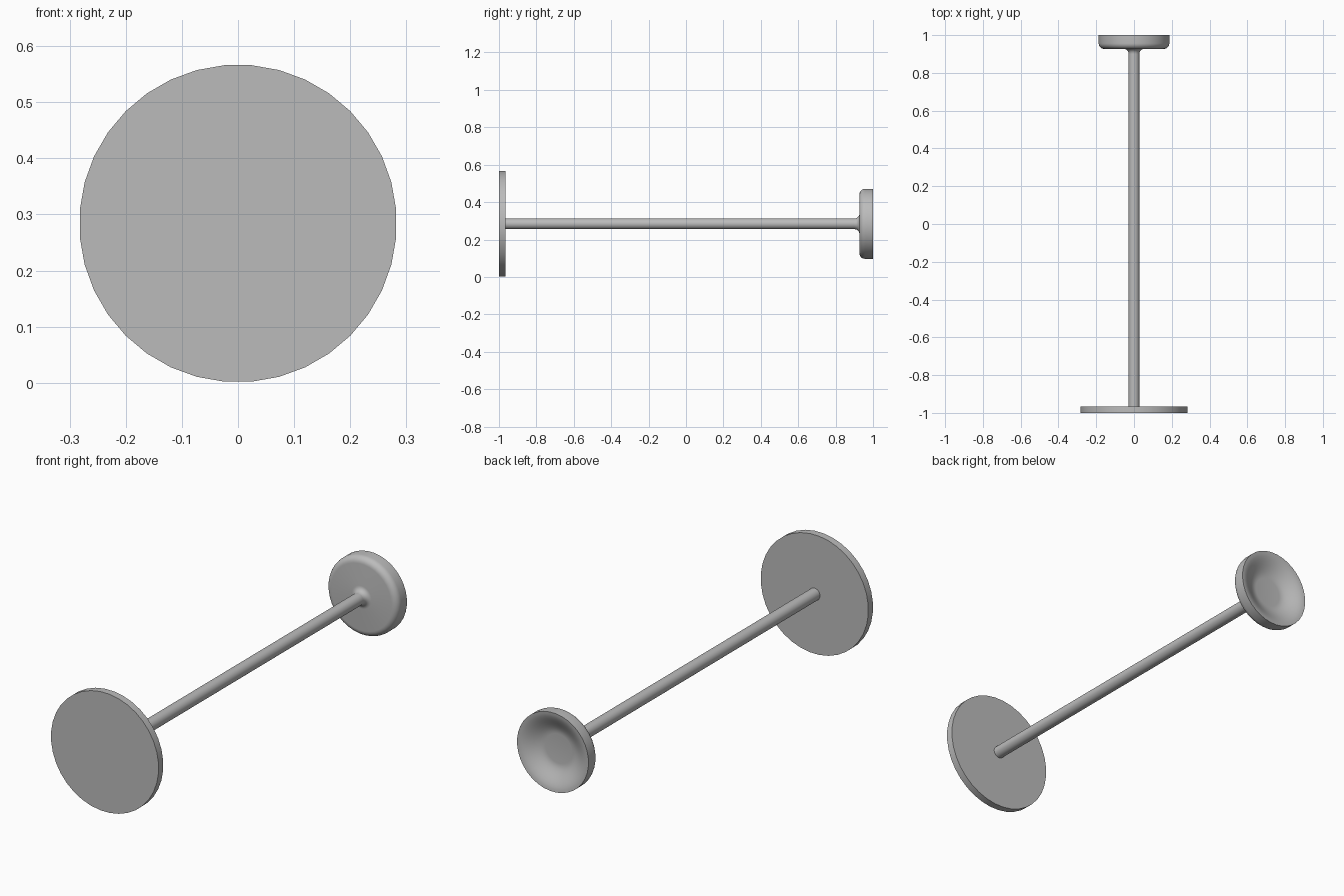
import bpy, bmesh
from math import radians, cos, sin, tau

cube = bpy.data.objects.get("Cube")
if cube:
    bpy.data.objects.remove(cube, do_unlink=True)

SIDES = 36
AXIS_Z = 0.284

metal = bpy.data.materials.new("plain grey")
metal.use_nodes = True
grey = (0.5, 0.5, 0.5, 1)
metal.diffuse_color = grey
metal.node_tree.nodes["Principled BSDF"].inputs["Base Color"].default_value = grey


def lathe(name, profile):
    """Turn a (radius, y) profile about the long axis; radius 0 makes a pole."""
    bm = bmesh.new()
    rings = []
    for r, y in profile:
        count = SIDES if r else 1
        angles = [(i + 0.5) * tau / SIDES for i in range(count)]
        rings.append([bm.verts.new((r * cos(a), y, r * sin(a))) for a in angles])
    for a, b in zip(rings, rings[1:]):
        for i in range(SIDES):
            j = (i + 1) % SIDES
            if len(a) == 1:
                bm.faces.new((a[0], b[i], b[j]))
            elif len(b) == 1:
                bm.faces.new((a[i], b[0], a[j]))
            else:
                bm.faces.new((a[i], b[i], b[j], a[j]))
    bmesh.ops.recalc_face_normals(bm, faces=bm.faces)
    mesh = bpy.data.meshes.new(name)
    bm.to_mesh(mesh)
    bm.free()
    mesh.materials.append(metal)
    obj = bpy.data.objects.new(name, mesh)
    obj.location.z = AXIS_Z
    bpy.context.collection.objects.link(obj)
    bpy.ops.object.select_all(action='DESELECT')
    obj.select_set(True)
    bpy.context.view_layer.objects.active = obj
    bpy.ops.object.shade_smooth_by_angle(angle=radians(35))


def arc(cr, cy, radius, start, end, steps=6):
    """Points of a circular arc in the (radius, y) plane, angles in degrees."""
    turns = [radians(start + (end - start) * i / steps) for i in range(steps + 1)]
    return [(cr + radius * cos(t), cy + radius * sin(t)) for t in turns]


# Flat front disc
lathe("front_disc", [(0, -1), (0.283, -1), (0.283, -0.965), (0, -0.965)])

# Long rod
lathe("rod", [(0, -0.97), (0.029, -0.97), (0.029, 0.91), (0, 0.91)])

# Rear head: flared neck, rounded shoulder, sharp rim, dished back
neck = arc(0.054, 0.902, 0.025, 180, 90)
shoulder = arc(0.158, 0.957, 0.03, -90, 0)
rim_r, rim_y, floor_r, depth = 0.188, 1.0, 0.07, 0.045
dish = []
for i in range(11):
    t = i / 10
    ease = t * t * (3 - 2 * t)
    dish.append((rim_r + (floor_r - rim_r) * t, rim_y - depth * ease))
lathe("rear_head", [(0, 0.902)] + neck + shoulder + dish + [(0, rim_y - depth)])
